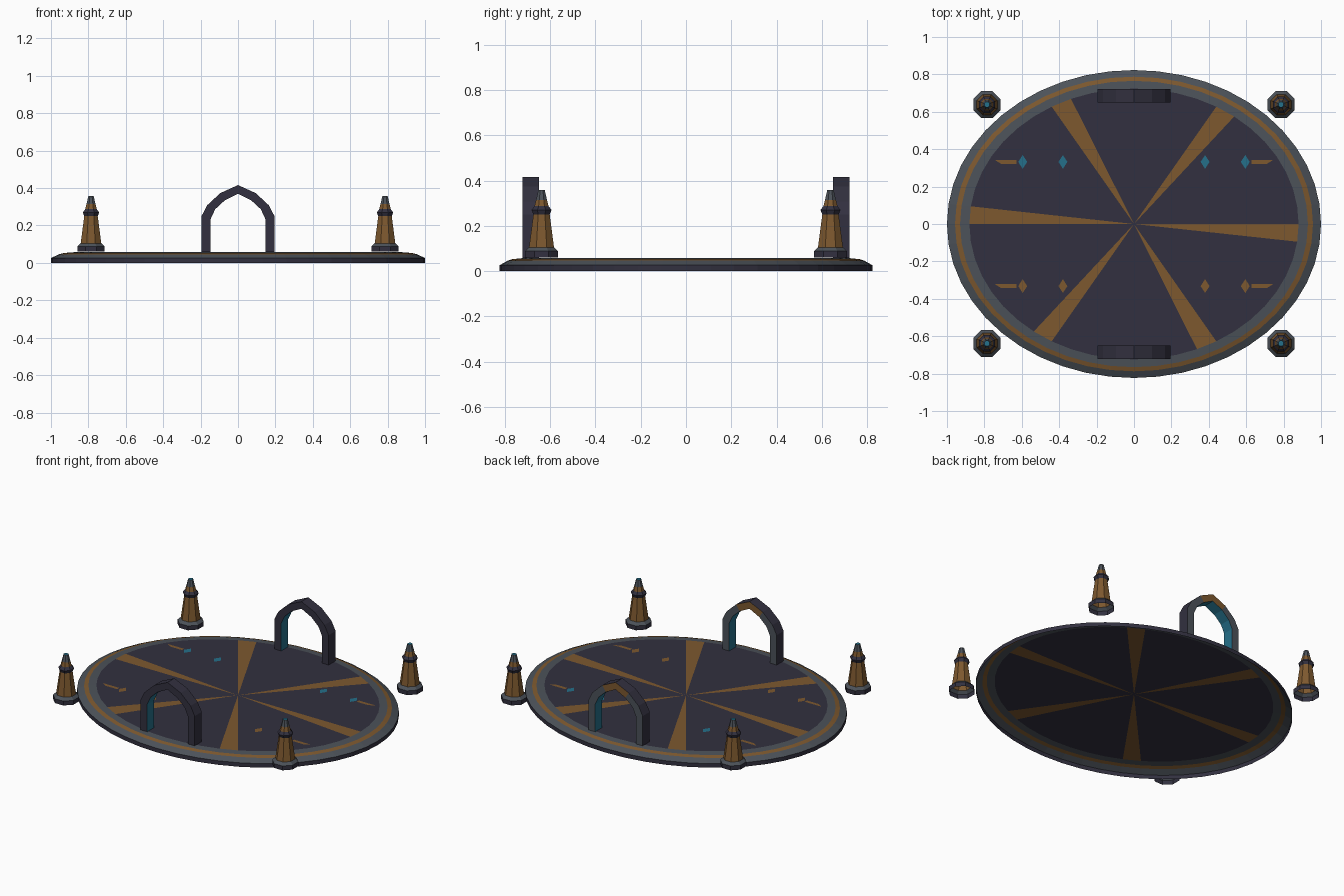
import bpy, math

if "Cube" in bpy.data.objects:
    bpy.data.objects.remove(bpy.data.objects["Cube"])

def mat(name, rgb):
    m = bpy.data.materials.new(name)
    m.diffuse_color = (*rgb, 1)
    m.use_nodes = True
    m.node_tree.nodes["Principled BSDF"].inputs["Base Color"].default_value = m.diffuse_color
    return m

MATS = [mat("dark navy", (0.032, 0.030, 0.050)),
        mat("bronze brown", (0.205, 0.098, 0.028)),
        mat("slate gray", (0.072, 0.084, 0.100)),
        mat("deep teal", (0.018, 0.160, 0.255))]
NAVY, BROWN, GRAY, TEAL = range(4)

def build(name, verts, faces, cols, loc=(0, 0, 0)):
    me = bpy.data.meshes.new(name)
    me.from_pydata(verts, [], faces)
    for m in MATS:
        me.materials.append(m)
    for p, c in zip(me.polygons, cols):
        p.material_index = c
    ob = bpy.data.objects.new(name, me)
    ob.location = loc
    bpy.context.collection.objects.link(ob)
    return ob

def lathe(name, profile, bands, n, cap, sy=1.0, phase=0.0, loc=(0, 0, 0)):
    """Stack of rings (radius, z), open below, closed above by a fan; cap(i) gives fan colour."""
    verts, faces, cols = [], [], []
    for r, z in profile:
        for i in range(n):
            a = phase + 2 * math.pi * i / n
            verts.append((r * math.cos(a), r * sy * math.sin(a), z))
    for k, c in enumerate(bands):
        for i in range(n):
            j = (i + 1) % n
            faces.append((k * n + i, k * n + j, (k + 1) * n + j, (k + 1) * n + i))
            cols.append(c)
    top = (len(profile) - 1) * n
    verts.append((0, 0, profile[-1][1]))
    for i in range(n):
        faces.append((top + i, top + (i + 1) % n, len(verts) - 1))
        cols.append(cap(i))
    return build(name, verts, faces, cols, loc)

# oval floor with stepped rim and six painted spokes
TOP = 0.057
lathe("arena_floor",
      [(1, 0), (1, 0.026), (0.957, 0.046), (0.93, 0.053), (0.88, TOP)],
      [NAVY, GRAY, BROWN, GRAY], 48,
      lambda i: BROWN if i % 8 == 7 else NAVY, sy=0.823)

# four octagonal corner pylons
k = 1 / math.cos(math.pi / 8)
pylon = [(0.0725, 0.06), (0.0725, 0.088), (0.055, 0.105), (0.036, 0.25),
         (0.044, 0.27), (0.031, 0.287), (0.024, 0.315), (0.014, 0.358)]
for sx in (-1, 1):
    for sy in (-1, 1):
        lathe("corner_pylon", [(r * k, z) for r, z in pylon],
              [NAVY, GRAY, BROWN, NAVY, NAVY, BROWN, GRAY], 8,
              lambda i: TEAL, phase=math.pi / 8, loc=(sx * 0.786, sy * 0.638, 0))

# two pointed gate arches
def mirrored(half):
    return half + [(-x, z) for x, z in reversed(half[:-1])]

outer = mirrored([(-0.195, TOP), (-0.195, 0.25), (-0.165, 0.308), (-0.095, 0.373), (0, 0.416)])
inner = mirrored([(-0.146, TOP), (-0.146, 0.235), (-0.122, 0.287), (-0.07, 0.335), (0, 0.370)])
for side in (-1, 1):
    n = len(outer)
    verts = [(x, y, z) for y in (-0.036, 0.036) for path in (outer, inner) for x, z in path]
    faces, cols = [], []
    for i in range(n - 1):
        o, p, q, s = i, n + i, 2 * n + i, 3 * n + i
        faces += [(o, p, p + 1, o + 1), (q, q + 1, s + 1, s),
                  (o, o + 1, q + 1, q), (p, s, s + 1, p + 1)]
        cols += [NAVY, BROWN if i in (3, 4) else GRAY, NAVY, TEAL]
    build("gate_arch", verts, faces, cols, (0, side * 0.686, 0))

# floor markings: diamonds and tapered dashes
def plate(name, pts, col):
    build(name, [(x, y, TOP + 0.003) for x, y in pts], [tuple(range(len(pts)))], [col])

for sy, col in ((1, TEAL), (-1, BROWN)):
    y = sy * 0.332
    for sx in (-1, 1):
        for cx in (0.38, 0.595):
            d = [(0.024, 0), (0, 0.037), (-0.024, 0), (0, -0.037)]
            plate("floor_diamond", [(sx * cx + a, y + b) for a, b in d], col)
        t = [(0.627, -0.011), (0.71, -0.011), (0.745, 0.011), (0.627, 0.011)]
        pts = [(sx * a, y + b) for a, b in t]
        plate("floor_dash", pts if sx > 0 else pts[::-1], BROWN)
